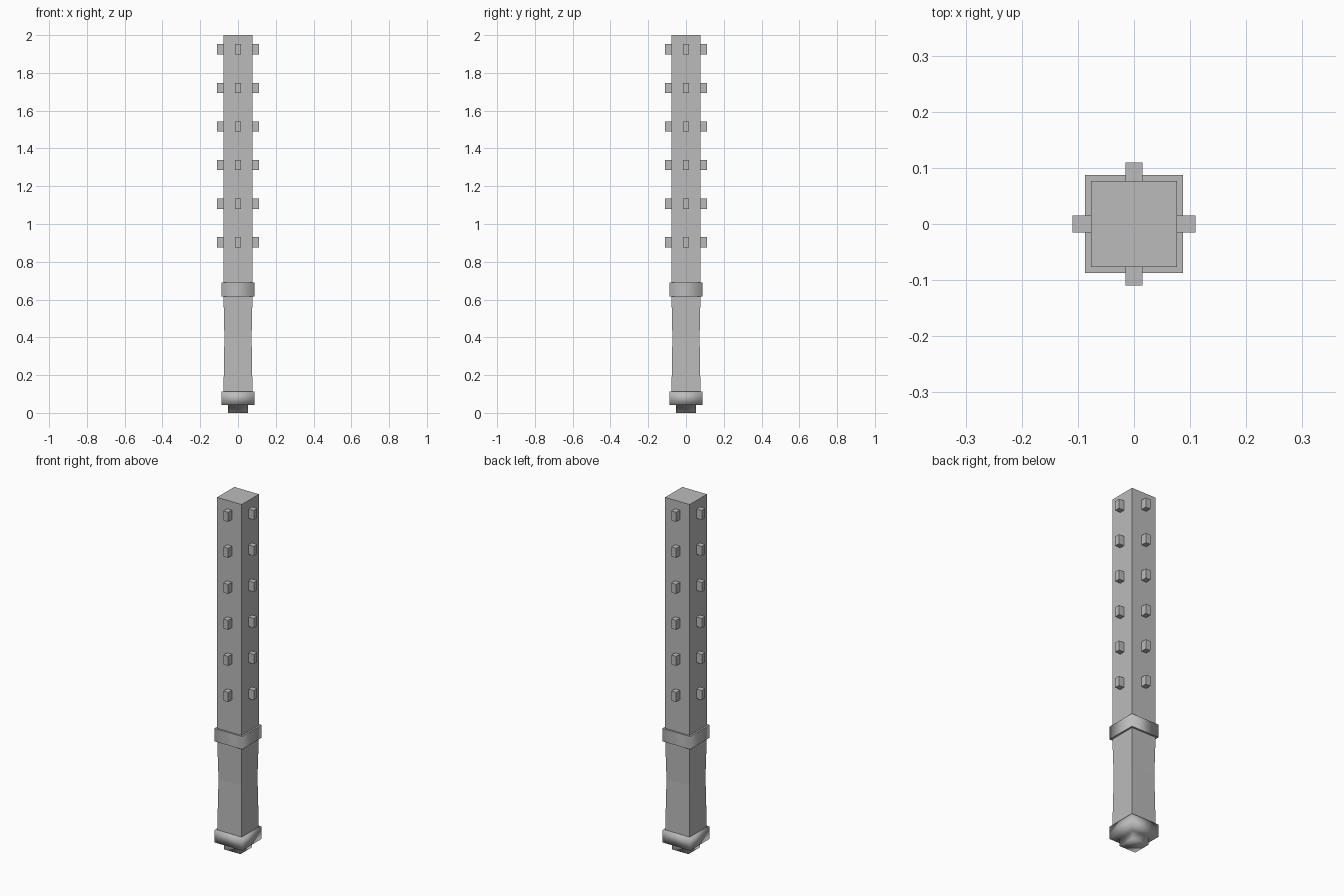
import bpy
import bmesh
from math import pi, cos, sin

if "Cube" in bpy.data.objects:
    bpy.data.objects.remove(bpy.data.objects["Cube"], do_unlink=True)

GREY = (0.5, 0.5, 0.5, 1.0)
mat = bpy.data.materials.new("plain grey")
mat.use_nodes = True
mat.diffuse_color = GREY
mat.node_tree.nodes["Principled BSDF"].inputs["Base Color"].default_value = GREY


def square_column(name, sections, smooth=False, sharp_rims=False):
    """Loft square sections given as (z, half width) from bottom to top."""
    bm = bmesh.new()
    rings = []
    for z, half in sections:
        r = half * 2 ** 0.5
        angles = [pi / 4 + k * pi / 2 for k in range(4)]
        rings.append([bm.verts.new((r * cos(a), r * sin(a), z)) for a in angles])
    for low, high in zip(rings, rings[1:]):
        for k in range(4):
            n = (k + 1) % 4
            bm.faces.new((low[k], low[n], high[n], high[k]))
    bm.faces.new(rings[0][::-1])
    bm.faces.new(rings[-1])
    bm.normal_update()
    for f in bm.faces:
        f.smooth = smooth
    if sharp_rims:
        for e in bm.edges:
            e.smooth = not any(abs(f.normal.z) > 0.9 for f in e.link_faces)
    return finish(name, bm)


def finish(name, bm):
    mesh = bpy.data.meshes.new(name)
    bm.to_mesh(mesh)
    bm.free()
    mesh.materials.append(mat)
    obj = bpy.data.objects.new(name, mesh)
    bpy.context.collection.objects.link(obj)
    return obj


# Shaft, collar and waisted grip
square_column("shaft", [(0.65, 0.077), (2.0, 0.077)])
square_column("collar", [(0.617, 0.087), (0.69, 0.087)], True, True)
square_column("grip", [(0.1, 0.077), (0.4, 0.072), (0.63, 0.077)])

# Pommel with a stepped knob beneath, softly shaded
square_column("pommel", [(0.0, 0.052), (0.043, 0.052), (0.043, 0.087), (0.113, 0.087)], True)

# Rows of studs on all four sides
for side in range(4):
    a = side * pi / 2
    dx, dy = round(cos(a)), round(sin(a))
    for row in range(6):
        bm = bmesh.new()
        bmesh.ops.create_cube(bm, size=1)
        depth, width, height = 0.04, 0.03, 0.054
        size = (depth, width, height) if dx else (width, depth, height)
        bmesh.ops.scale(bm, vec=size, verts=bm.verts)
        stud = finish(f"stud_{side + 1}_{row + 1}", bm)
        stud.location = (dx * 0.09, dy * 0.09, 0.903 + row * 0.2044)
